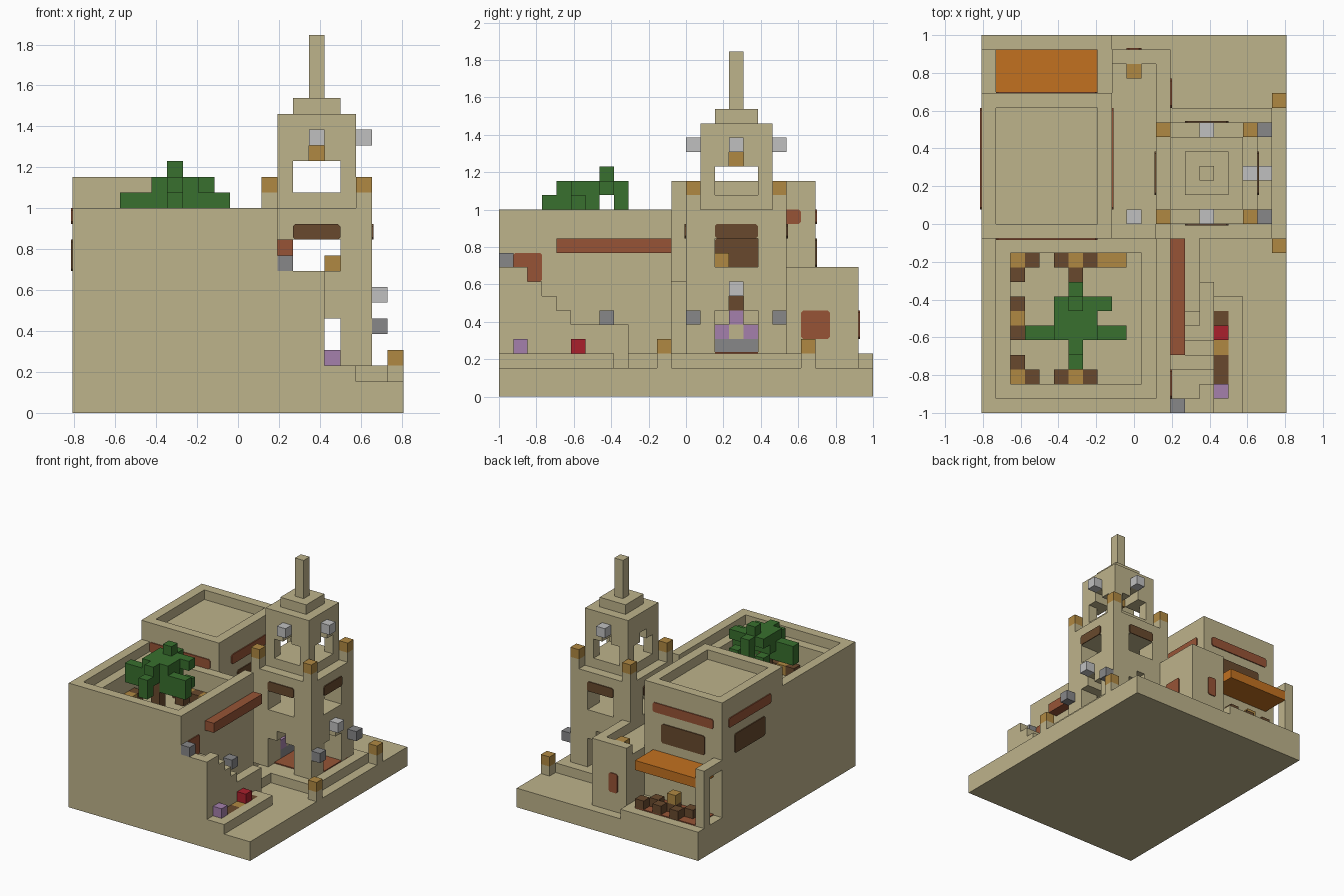
import bpy
import bmesh
from mathutils import Vector

UNIT = 1 / 13                       # one block; the plan is 21 x 26 x 24 blocks
CENTRE = Vector((10.5, 13, 0))

if "Cube" in bpy.data.objects:
    bpy.data.objects.remove(bpy.data.objects["Cube"], do_unlink=True)


def make_material(name, red, green, blue):
    def linear(value):
        value /= 255
        return value / 12.92 if value < 0.04 else ((value + 0.055) / 1.055) ** 2.4
    colour = (linear(red), linear(green), linear(blue), 1)
    material = bpy.data.materials.new(name)
    material.use_nodes = True
    material.diffuse_color = colour
    shader = material.node_tree.nodes["Principled BSDF"]
    shader.inputs["Base Color"].default_value = colour
    return material


SAND = make_material("sandstone", 190, 179, 139)
LEAF = make_material("leaf green", 56, 112, 46)
WOOD = make_material("dark wood", 104, 73, 45)
CLAY = make_material("clay red", 151, 84, 54)
LAMP = make_material("lamp amber", 176, 137, 66)
PALE = make_material("pale grey", 192, 192, 192)
GREY = make_material("stone grey", 135, 135, 137)
LILAC = make_material("lilac", 165, 128, 172)
CRIMSON = make_material("crimson", 170, 32, 44)
ORANGE = make_material("awning orange", 194, 113, 32)


def build(name, material, *boxes):
    """One object from boxes given as (x span, y span, z span) in blocks."""
    bm = bmesh.new()
    for spans in boxes:
        low = Vector([span[0] for span in spans])
        size = Vector([span[1] for span in spans]) - low
        for vert in bmesh.ops.create_cube(bm, size=1)["verts"]:
            offset = vert.co + Vector((0.5, 0.5, 0.5))
            point = low + Vector([a * b for a, b in zip(offset, size)])
            vert.co = (point - CENTRE) * UNIT
    mesh = bpy.data.meshes.new(name)
    bm.to_mesh(mesh)
    bm.free()
    mesh.materials.append(material)
    obj = bpy.data.objects.new(name, mesh)
    bpy.context.collection.objects.link(obj)
    return obj


def cell(x, y, z):
    return (x, x + 1), (y, y + 1), (z, z + 1)


def cells(name, material, z, *spots):
    return build(name, material, *[cell(x, y, z) for x, y in spots])


def piers(x, y, z, size):
    """Four corner piers, leaving an opening in every side."""
    ends = lambda span: [(span[0], span[0] + size), (span[1] - size, span[1])]
    return [(a, b, z) for a in ends(x) for b in ends(y)]


def plate(name, material, axis, face, outward, across, height):
    """Thin painted panel with clipped corners on a wall."""
    clip, thick = 0.15, 0.1 * outward
    (a, b), (c, d) = across, height
    outline = [(a + clip, c), (b - clip, c), (b, c + clip), (b, d - clip),
               (b - clip, d), (a + clip, d), (a, d - clip), (a, c + clip)]
    bm = bmesh.new()
    rings = []
    for level in (face, face + thick):
        ring = []
        for u, z in outline:
            point = (level, u, z) if axis == "x" else (u, level, z)
            ring.append(bm.verts.new((Vector(point) - CENTRE) * UNIT))
        rings.append(ring)
        bm.faces.new(ring)
    for n in range(len(outline)):
        bm.faces.new((rings[0][n - 1], rings[0][n], rings[1][n], rings[1][n - 1]))
    bmesh.ops.recalc_face_normals(bm, faces=bm.faces)
    mesh = bpy.data.meshes.new(name)
    bm.to_mesh(mesh)
    bm.free()
    mesh.materials.append(material)
    bpy.context.collection.objects.link(bpy.data.objects.new(name, mesh))


# Ground and raised terraces
build("ground_slab", SAND, ((0, 21), (0, 26), (0, 2)))
TIER = (2, 3)
build("tower_terrace", SAND, ((13, 20), (12, 21), TIER))
build("front_terrace", SAND, ((13, 16), (0, 9), TIER), ((13, 15), (9, 12), TIER),
      ((17, 18), (0, 8), TIER), ((16, 17), (0, 1), TIER), ((16, 17), (7, 8), TIER))
build("back_terrace", SAND, ((0, 9), (22, 26), TIER))
cells("lamp_posts", SAND, 2, (20, 11), (20, 21))
cells("terrace_lamps", LAMP, 3, (20, 11), (20, 21))

# Courtyard house: floor, ledge and rim
build("courtyard_floor", SAND, ((0, 13), (0, 12), (2, 9)))
WALL, RIM = (9, 12), (12, 13)
build("courtyard_walls", SAND, ((0, 13), (0, 2), WALL), ((0, 13), (11, 12), WALL),
      ((0, 2), (2, 11), WALL), ((11, 13), (2, 11), WALL))
build("courtyard_rim", SAND, ((0, 13), (0, 1), RIM),
      ((0, 1), (1, 12), RIM), ((12, 13), (1, 12), RIM))

# Courtyard seats and lanterns
cells("courtyard_seats", WOOD, 9, (3, 10), (5, 10), (7, 10), (2, 9), (6, 9), (2, 7),
      (2, 5), (2, 3), (3, 2), (5, 2), (7, 2))
cells("courtyard_lanterns", LAMP, 9, (2, 10), (6, 10), (8, 10), (9, 10), (2, 6),
      (2, 2), (6, 2))

# Tree
build("tree_trunk", WOOD, ((6, 7), (5, 6), (9, 13)))
cells("tree_low_leaves", LEAF, 12, (3, 5), (9, 5), (6, 3), (6, 8), (5, 7), (8, 7))
build("tree_crown", LEAF, ((3, 10), (5, 6), RIM), ((6, 7), (3, 5), (13, 14)),
      ((3, 10), (5, 6), (13, 14)), ((5, 8), (6, 7), (13, 14)),
      ((6, 7), (8, 9), (13, 15)), ((5, 9), (7, 8), (14, 15)),
      ((5, 8), (5, 7), (14, 15)), ((6, 7), (4, 5), (14, 15)), cell(6, 7, 15))

# Back house with a sunken roof
build("back_house", SAND, ((0, 9), (12, 22), (2, 14)))
PARAPET = (14, 15)
build("back_house_parapet", SAND, ((0, 9), (12, 13), PARAPET), ((0, 9), (21, 22), PARAPET),
      ((0, 1), (13, 21), PARAPET), ((8, 9), (13, 21), PARAPET))
WINDOW = (9, 11)
for side, axis, face, outward, start in (("west", "x", 0, -1, 14), ("east", "x", 9, 1, 14),
                                         ("north", "y", 22, 1, 1), ("south", "y", 12, -1, 1)):
    plate(side + "_band", CLAY, axis, face, outward, (start, start + 7), RIM)
    if side != "south":
        plate(side + "_window", WOOD, axis, face, outward, (start + 1, start + 6), WINDOW)

# Low wing with roof rail
build("low_wing", SAND, ((9, 13), (20, 25), (2, 8)), ((9, 12), (12, 20), (2, 8)))
build("wing_rail", SAND, ((12, 13), (20, 25), (8, 9)), ((9, 12), (24, 25), (8, 9)))
cells("wing_lamp", LAMP, 8, (10, 23))
cells("wing_pale_block", PALE, 8, (10, 13))
plate("wing_east_door", CLAY, "x", 13, 1, (21, 23), (4, 6))
plate("wing_back_door", CLAY, "y", 25, 1, (10, 11), (4, 6))

# Back stall under the awning
build("awning", ORANGE, ((1, 8), (22, 25), (7, 8)))
build("stall_arch", SAND, ((0, 1), (24, 25), (3, 9)), ((0, 1), (22, 24), (8, 9)))
build("stall_rug", CLAY, ((1, 8), (22, 25), (3, 3.1)))
cells("stall_crates", WOOD, 3, (2, 23), (4, 23), (6, 23), (3, 24), (5, 24), (7, 24))
cells("stall_lantern", LAMP, 4, (4, 23))

# Outside stair, side door and beam
STAIR = (13, 16)
build("stair_landing", SAND, (STAIR, (0, 3), (3, 8)),
      ((13, 16), (0, 1), (8, 9)), ((15, 16), (1, 2), (8, 9)))
build("stair_steps", SAND, *[(STAIR, (y, y + 1), (3, 10 - y)) for y in (3, 4, 5)],
      ((15, 16), (6, 9), (3, 5)), ((13, 15), (6, 7), (3, 4)))
plate("stair_door", CLAY, "x", 13, 1, (1, 3), (8, 10))
build("wall_beam", CLAY, ((13, 14), (4, 12), (10, 11)))
build("stair_wall_blocks", GREY, cell(13, 0, 9), cell(13, 7, 5))

# Goods in the sunken counter
cells("counter_crates", WOOD, 2, (16, 2), (16, 3), (16, 6))
cells("counter_lamp", LAMP, 2, (16, 4))
build("counter_lilac_goods", LILAC, ((16, 17), (1, 2), (2, 4)))
build("counter_crimson_goods", CRIMSON, ((16, 17), (5, 6), (2, 4)))

# Tower body
X, Y = (12, 19), (13, 20)
build("tower_body", SAND, *piers(X, Y, (3, 6), 2), *piers(X, Y, (6, 7), 3),
      (X, Y, (7, 9)), *piers(X, Y, WINDOW, 2), (X, Y, (11, 13)),
      ((12, 13), (15, 18), (2, 7)))
build("tower_rug", CLAY, ((13, 19), (14, 19), (3, 3.1)))
for side, axis, face, outward, start in (("east", "x", 19, 1, 15), ("west", "x", 12, -1, 15),
                                         ("front", "y", 13, -1, 14), ("back", "y", 20, 1, 14)):
    plate("tower_shutter_" + side, WOOD, axis, face, outward, (start, start + 3), (11, 12))
corners = [(x, y) for x in (12, 18) for y in (13, 19)]
cells("corner_posts", SAND, 13, *corners)
cells("corner_lamps", LAMP, 14, *corners)

# Altar and lantern inside the tower
build("altar_bench", GREY, ((13, 14), (15, 18), (3, 4)))
build("altar_blocks", LILAC, cell(13, 15, 4), cell(13, 17, 4), cell(13, 16, 5))
build("altar_core", SAND, cell(13, 16, 4))
build("altar_top", WOOD, cell(13, 16, 6))
cells("tower_lantern", LAMP, 9, (16, 15))
cells("tower_side_blocks", GREY, 5, (19, 13), (19, 19))
cells("tower_door_block", PALE, 7, (19, 16))

# Belfry, cap and spire
BX, BY = (13, 18), (14, 19)
build("belfry", SAND, (BX, BY, (13, 14)), *piers(BX, BY, (14, 16), 1),
      *piers(BX, BY, (16, 17), 2), (BX, BY, (17, 19)))
build("belfry_lantern", LAMP, cell(15, 16, 16))
cells("belfry_blocks", PALE, 17, (15, 13), (15, 19), (18, 16))
build("cap", SAND, ((14, 17), (15, 18), (19, 20)))
build("spire", SAND, ((15, 16), (16, 17), (20, 24)))
